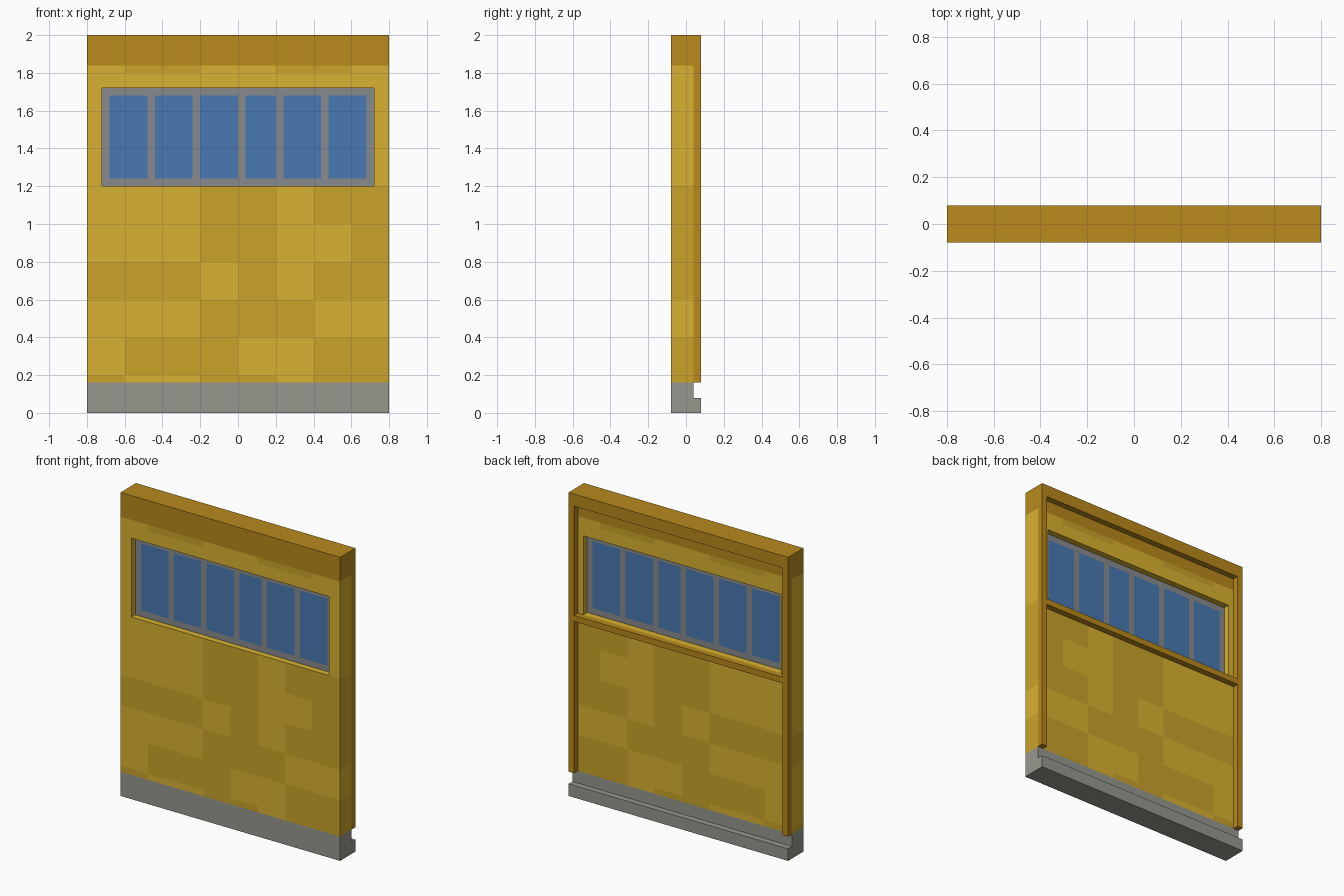
import bpy, bmesh
from mathutils import Vector

if "Cube" in bpy.data.objects:
    bpy.data.objects.remove(bpy.data.objects["Cube"])


def material(name, rgb):
    m = bpy.data.materials.new(name)
    m.diffuse_color = (*[(c / 255) ** 2.2 for c in rgb], 1)
    m.use_nodes = True
    m.node_tree.nodes["Principled BSDF"].inputs["Base Color"].default_value = m.diffuse_color
    return m


YELLOW = material("yellow", (216, 176, 52))
OCHRE = material("ochre", (200, 162, 46))
TRIM = material("trim", (184, 136, 34))
STONE = material("stone", (150, 150, 141))
STEEL = material("steel", (135, 137, 140))
GLASS = material("glass", (74, 120, 176))


def finish(bm, name, mats):
    bmesh.ops.recalc_face_normals(bm, faces=bm.faces)
    me = bpy.data.meshes.new(name)
    bm.to_mesh(me)
    bm.free()
    for m in mats:
        me.materials.append(m)
    ob = bpy.data.objects.new(name, me)
    bpy.context.collection.objects.link(ob)
    return ob


def sweep(name, profile, x0, x1, mat):
    """Extrude a (y, z) profile along x."""
    bm = bmesh.new()
    f = bm.faces.new([bm.verts.new((x0, y, z)) for y, z in profile])
    ext = bmesh.ops.extrude_face_region(bm, geom=[f], use_keep_orig=True)
    verts = [g for g in ext["geom"] if isinstance(g, bmesh.types.BMVert)]
    bmesh.ops.translate(bm, verts=verts, vec=(x1 - x0, 0, 0))
    return finish(bm, name, [mat])


def rect(y0, y1, z0, z1):
    return [(y0, z0), (y1, z0), (y1, z1), (y0, z1)]


def panel(name, xs, zs, y0, y1, mats, pick, skip=lambda x, z: False):
    """Slab split into coloured cells, with optional missing cells."""
    bm = bmesh.new()
    for xa, xb in zip(xs, xs[1:]):
        for za, zb in zip(zs, zs[1:]):
            if not skip((xa + xb) / 2, (za + zb) / 2):
                bm.faces.new([bm.verts.new((x, y0, z)) for x, z in
                              ((xa, za), (xb, za), (xb, zb), (xa, zb))])
    bmesh.ops.remove_doubles(bm, verts=bm.verts, dist=1e-5)
    ext = bmesh.ops.extrude_face_region(bm, geom=bm.faces[:], use_keep_orig=True)
    verts = [g for g in ext["geom"] if isinstance(g, bmesh.types.BMVert)]
    bmesh.ops.translate(bm, verts=verts, vec=(0, y1 - y0, 0))
    for f in bm.faces:
        c = f.calc_center_median()
        f.material_index = pick(c.x, c.z)
    return finish(bm, name, mats)


# Patchy plaster wall with window opening; rows listed from the bottom, 0.2 cells
PATCHES = ["10011011", "01110011", "00011100", "11101011", "00011001",
           "00011011", "00000000", "00000000", "00000000", "01100110"]


def patch(x, z):
    col = min(7, max(0, int((x + 0.8) / 0.2)))
    return int(PATCHES[min(9, int(z / 0.2 + 1e-4))][col])


panel("wall_panel",
      [-0.8, -0.72, -0.6, -0.4, -0.2, 0, 0.2, 0.4, 0.6, 0.72, 0.8],
      [0.16, 0.2, 0.4, 0.6, 0.8, 1.0, 1.2, 1.4, 1.6, 1.72, 1.8, 1.84],
      -0.08, 0.04, [YELLOW, OCHRE], patch,
      lambda x, z: abs(x) < 0.72 and 1.2 < z < 1.72)

# Window with six panes flush in a steel frame
PANES = [(-0.68, -0.48), (-0.44, -0.24), (-0.2, 0), (0.04, 0.2), (0.24, 0.44), (0.48, 0.68)]
panel("window", [-0.72] + [x for p in PANES for x in p] + [0.72],
      [1.2, 1.24, 1.68, 1.72], -0.04, 0.0, [STEEL, GLASS],
      lambda x, z: int(1.24 < z < 1.68 and any(a < x < b for a, b in PANES)))

# Stepped stone base and header beam with rear lip
sweep("base", [(-0.08, 0), (0.08, 0), (0.08, 0.08), (0.04, 0.08), (0.04, 0.16), (-0.08, 0.16)],
      -0.8, 0.8, STONE)
sweep("header", [(-0.08, 1.84), (0.04, 1.84), (0.04, 1.92), (0.08, 1.92), (0.08, 2), (-0.08, 2)],
      -0.8, 0.8, TRIM)

# Rear frame: two stiles and a rail under the window
sweep("left_stile", rect(0.04, 0.08, 0.16, 1.92), -0.8, -0.76, TRIM)
sweep("right_stile", rect(0.04, 0.08, 0.16, 1.92), 0.76, 0.8, TRIM)
sweep("middle_rail", rect(0.04, 0.08, 1.16, 1.2), -0.76, 0.76, TRIM)
